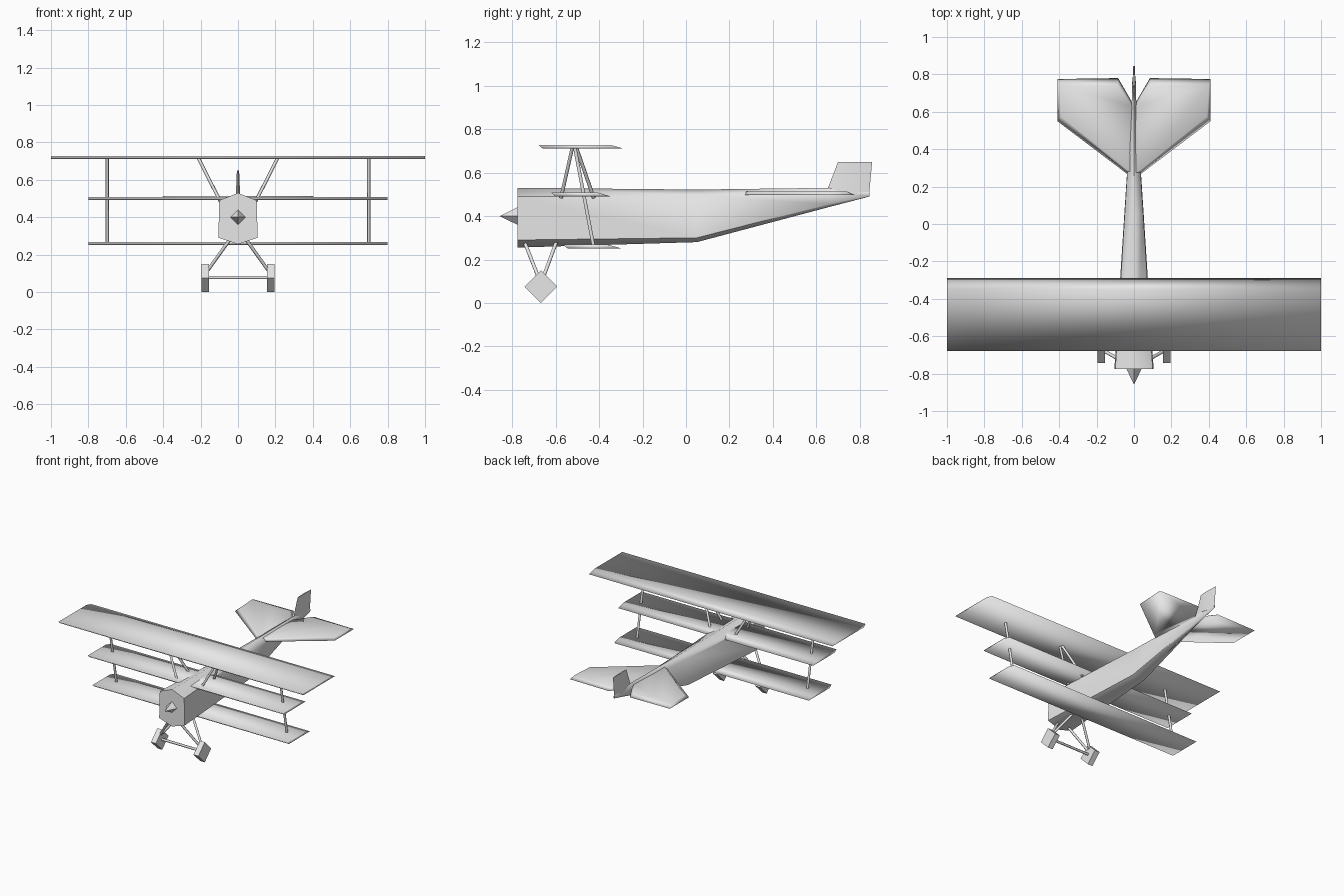
import bpy, bmesh, math
from mathutils import Vector

if "Cube" in bpy.data.objects:
    bpy.data.objects.remove(bpy.data.objects["Cube"])

grey = bpy.data.materials.new("light_grey")
grey.diffuse_color = (0.8, 0.8, 0.8, 1)
grey.use_nodes = True
grey.node_tree.nodes["Principled BSDF"].inputs["Base Color"].default_value = grey.diffuse_color


def loft(name, rings, angle=None):
    """Skin a list of closed rings (equal point counts) and cap both ends."""
    bm = bmesh.new()
    loops = [[bm.verts.new(p) for p in ring] for ring in rings]
    n = len(rings[0])
    for a, b in zip(loops, loops[1:]):
        for i in range(n):
            bm.faces.new((a[i], a[(i + 1) % n], b[(i + 1) % n], b[i]))
    bm.faces.new(loops[0])
    bm.faces.new(loops[-1])
    bmesh.ops.remove_doubles(bm, verts=bm.verts, dist=1e-5)
    bmesh.ops.recalc_face_normals(bm, faces=bm.faces)
    me = bpy.data.meshes.new(name)
    bm.to_mesh(me)
    bm.free()
    me.materials.append(grey)
    ob = bpy.data.objects.new(name, me)
    bpy.context.collection.objects.link(ob)
    me.shade_smooth()
    if angle:
        bpy.ops.object.select_all(action='DESELECT')
        ob.select_set(True)
        bpy.context.view_layer.objects.active = ob
        bpy.ops.object.shade_smooth_by_angle(angle=math.radians(angle))
    return ob


def rod(name, a, b, r, sides=6, r2=None, turn=0):
    """Prism or cone between two points."""
    a, b = Vector(a), Vector(b)
    d = (b - a).normalized()
    u = d.cross(Vector((0, 0, 1)) if abs(d.z) < 0.9 else Vector((0, 1, 0))).normalized()
    v = d.cross(u)
    ang = [turn + 2 * math.pi * i / sides for i in range(sides)]
    ring = lambda c, q: [c + (u * math.cos(t) + v * math.sin(t)) * q for t in ang]
    return loft(name, [ring(a, r), ring(b, r if r2 is None else r2)], 65)


def wing(name, half, y0, y1, z0, z1):
    """Straight wing with a bevelled leading and trailing edge."""
    prof = [(y0, z1), (y1 - 0.06, z1), (y1, z0), (y0 + 0.02, z0)]
    return loft(name, [[(x, y, z) for y, z in prof] for x in (-half, half)])


# Fuselage: hexagonal sections (y, half widths, ridge, shoulder, chine, keel)
sections = [(-0.775, .10, .105, .53, .49, .29, .255),
            (0.05, .05, .052, .522, .495, .30, .28),
            (0.66, .012, .012, .53, .51, .455, .442),
            (0.845, .004, .004, .512, .506, .495, .49)]
loft("fuselage", [[(0, y, t), (a, y, s), (b, y, c), (0, y, k), (-b, y, c), (-a, y, s)]
                  for y, a, b, t, s, c, k in sections], 62)

# Four-sided spinner
rod("spinner", (0, -0.77, 0.4), (0, -0.857, 0.4), 0.043, 4, 0.0005)

# Three wings
wing("top_wing", 1.0, -0.68, -0.29, .711, .728)
wing("middle_wing", 0.8, -0.622, -0.348, .491, .509)
wing("lower_wing", 0.8, -0.565, -0.298, .251, .268)

# Tailplane halves, top surface inset from the lower outline
low = [(0, .25), (.04, .27), (.41, .55), (.41, .775), (.085, .78), (.012, .655)]
top = [(0, .27), (.035, .29), (.39, .575), (.40, .74), (.09, .74), (.012, .63)]
for side, s in (("left", -1), ("right", 1)):
    loft(side + "_tailplane", [[(s * x, y, .496) for x, y in low],
                               [(s * x, y, .514) for x, y in top]])

# Fin with a diamond section
loft("fin", [[(0, .65, .52), (.012, .74, .505), (0, .842, .49), (-.012, .74, .505)],
             [(0, .70, .65), (.006, .765, .65), (0, .857, .65), (-.006, .765, .65)]], 40)

# Struts, landing gear legs and wheels, mirrored
for side, s in (("left", -1), ("right", 1)):
    rod(side + "_wing_strut", (s * .70, -.425, .258), (s * .70, -.512, .716), .009)
    rod(side + "_front_cabane_strut", (s * .095, -.575, .485), (s * .212, -.523, .716), .009)
    rod(side + "_rear_cabane_strut", (s * .095, -.425, .485), (s * .212, -.505, .716), .009)
    rod(side + "_front_gear_leg", (s * .04, -.745, .285), (s * .162, -.678, .115), .009)
    rod(side + "_rear_gear_leg", (s * .04, -.595, .285), (s * .162, -.658, .115), .009)
    rod(side + "_wheel", (s * .155, -.668, .075), (s * .195, -.668, .075), .075, 4)
rod("axle", (-.16, -.668, .077), (.16, -.668, .077), .009)
